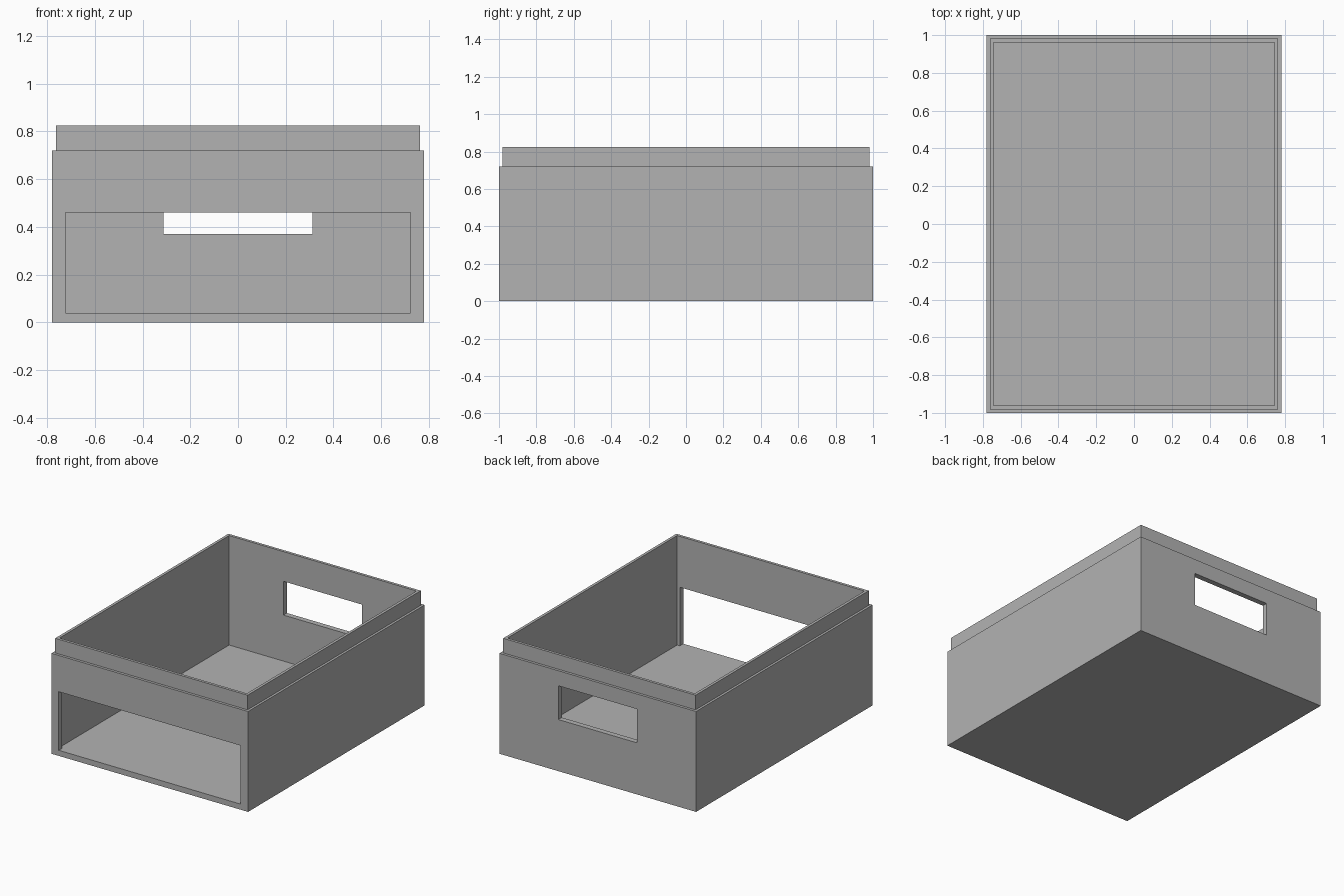
import bpy
import bmesh

default = bpy.data.objects.get("Cube")
if default:
    bpy.data.objects.remove(default, do_unlink=True)

# Single plain material
grey = bpy.data.materials.new("plain_grey")
grey.use_nodes = True
colour = (0.45, 0.45, 0.45, 1.0)
grey.diffuse_color = colour
grey.node_tree.nodes["Principled BSDF"].inputs["Base Color"].default_value = colour

# Main dimensions (half widths and heights)
OUTER = (0.78, 1.0)
LIP = (0.763, 0.981)
INNER = (0.743, 0.961)
FLOOR, LEDGE, TOP = 0.04, 0.72, 0.825


def lofted_rectangles(name, rings):
    """Closed solid through a series of (half width, half depth, z) rectangles."""
    bm = bmesh.new()
    corners = ((-1, -1), (1, -1), (1, 1), (-1, 1))
    loops = [[bm.verts.new((sx * hx, sy * hy, z)) for sx, sy in corners]
             for hx, hy, z in rings]
    for a, b in zip(loops, loops[1:]):
        for i in range(4):
            j = (i + 1) % 4
            bm.faces.new((a[i], a[j], b[j], b[i]))
    bm.faces.new(loops[0][::-1])
    bm.faces.new(loops[-1])
    bmesh.ops.recalc_face_normals(bm, faces=bm.faces)
    mesh = bpy.data.meshes.new(name)
    bm.to_mesh(mesh)
    bm.free()
    mesh.materials.append(grey)
    obj = bpy.data.objects.new(name, mesh)
    bpy.context.collection.objects.link(obj)
    return obj


def cut_opening(target, half_width, low, high, y):
    """Cut a rectangular opening through the end wall at the given y."""
    cutter = lofted_rectangles("opening_cutter",
                               [(half_width, 0.1, low), (half_width, 0.1, high)])
    cutter.location.y = y
    cutter.hide_render = True
    mod = target.modifiers.new("opening", "BOOLEAN")
    mod.operation = "DIFFERENCE"
    mod.solver = "EXACT"
    mod.object = cutter
    bpy.context.view_layer.objects.active = target
    bpy.ops.object.modifier_apply(modifier=mod.name)
    bpy.data.objects.remove(cutter, do_unlink=True)


# Open-topped box with a stepped rim for a lid
box = lofted_rectangles("box_body", [
    (*OUTER, 0), (*OUTER, LEDGE), (*LIP, LEDGE),
    (*LIP, TOP), (*INNER, TOP), (*INNER, FLOOR)])

# Wide front opening level with the floor, and smaller rear window
cut_opening(box, 0.722, FLOOR, 0.46, -1.0)
cut_opening(box, 0.312, 0.37, 0.612, 1.0)
